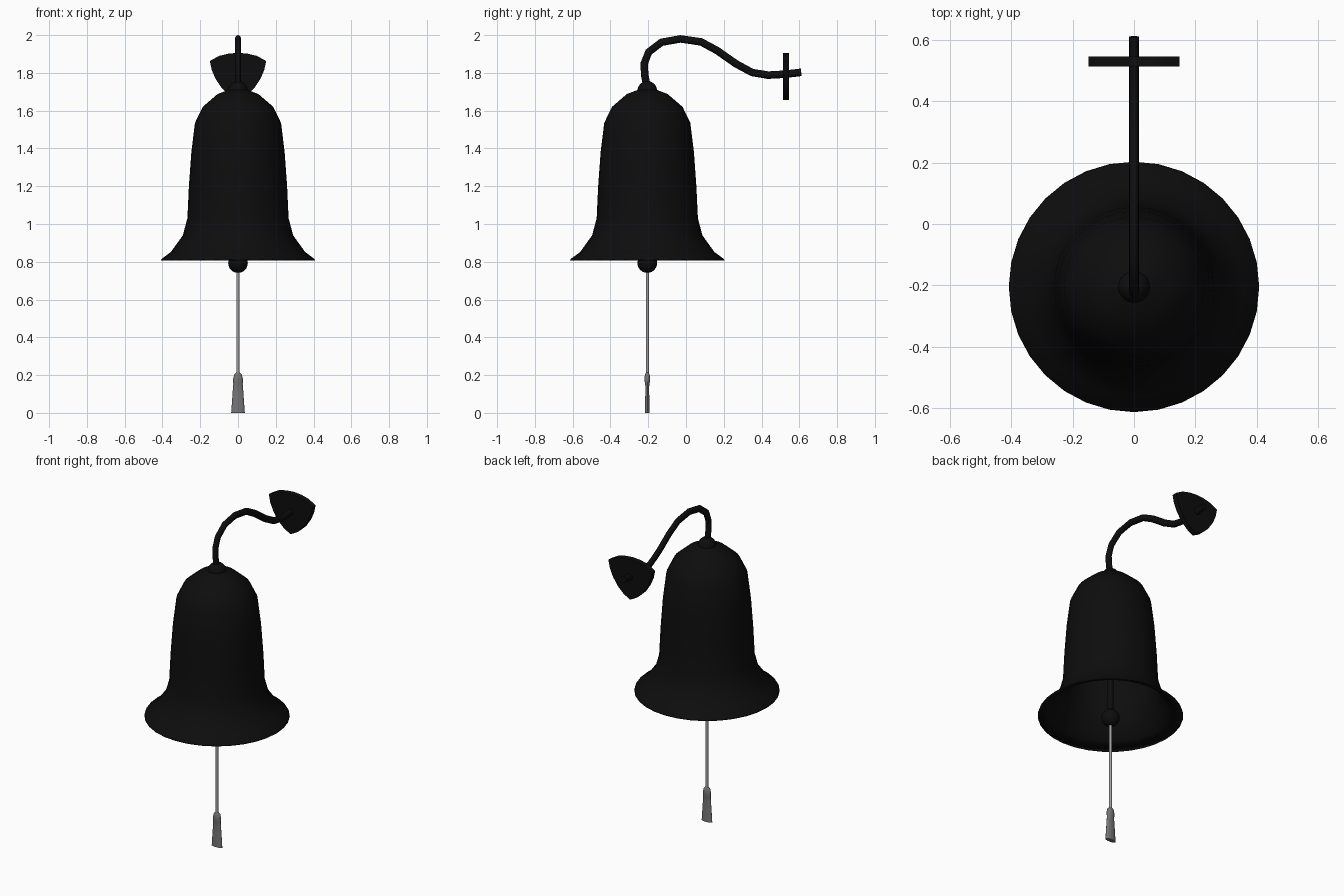
import bpy, bmesh, math
from mathutils import Vector

cube = bpy.data.objects.get("Cube")
if cube:
    bpy.data.objects.remove(cube, do_unlink=True)

BELL_Y = -0.205


def material(name, value):
    m = bpy.data.materials.new(name)
    m.use_nodes = True
    color = (value, value, value, 1)
    m.diffuse_color = color
    m.node_tree.nodes["Principled BSDF"].inputs["Base Color"].default_value = color
    return m


black = material("black iron", 0.004)
cord_grey = material("cord grey", 0.33)
tassel_grey = material("tassel grey", 0.18)


def finish(name, bm, mat, angle=40):
    bmesh.ops.recalc_face_normals(bm, faces=bm.faces)
    mesh = bpy.data.meshes.new(name)
    bm.to_mesh(mesh)
    bm.free()
    mesh.materials.append(mat)
    ob = bpy.data.objects.new(name, mesh)
    bpy.context.collection.objects.link(ob)
    bpy.ops.object.select_all(action='DESELECT')
    ob.select_set(True)
    bpy.context.view_layer.objects.active = ob
    bpy.ops.object.shade_smooth_by_angle(angle=math.radians(angle))
    return ob


def loft(name, rings, mat, caps=True, angle=40):
    """Skin a list of equally long point rings."""
    bm = bmesh.new()
    rows = [[bm.verts.new(p) for p in ring] for ring in rings]
    n = len(rows[0])
    for a, b in zip(rows, rows[1:]):
        for i in range(n):
            j = (i + 1) % n
            bm.faces.new((a[i], a[j], b[j], b[i]))
    if caps:
        bm.faces.new(rows[0])
        bm.faces.new(rows[-1])
    return finish(name, bm, mat, angle)


def ring(rx, ry, z, n):
    turn = [2 * math.pi * i / n for i in range(n)]
    return [(rx * math.cos(t), BELL_Y + ry * math.sin(t), z) for t in turn]


def ball(name, radius, z, mat):
    bm = bmesh.new()
    bmesh.ops.create_uvsphere(bm, u_segments=20, v_segments=12, radius=radius)
    bmesh.ops.translate(bm, verts=bm.verts, vec=(0, BELL_Y, z))
    return finish(name, bm, mat)


# Hollow bell: outer skin up to the crown, then the inner skin back to the rim
outer = [(0.408, 0.808), (0.405, 0.815), (0.355, 0.852), (0.292, 0.94),
         (0.268, 1.03), (0.26, 1.2), (0.247, 1.38), (0.228, 1.535),
         (0.187, 1.62), (0.108, 1.688), (0.04, 1.714)]
inner = [(max(r - 0.014, 0.02), z - 0.01) for r, z in reversed(outer[2:])]
profile = outer + inner + [outer[0]]
bell_rings = [ring(r, r, z, 32) for r, z in profile]
bell = loft("bell", bell_rings, black, caps=False, angle=50)
bm = bmesh.new()
bm.from_mesh(bell.data)
bmesh.ops.remove_doubles(bm, verts=bm.verts, dist=0.0001)
bm.to_mesh(bell.data)
bm.free()

# Crown knob, clapper and pull cord
ball("crown_knob", 0.052, 1.705, black)
ball("clapper_ball", 0.052, 0.793, black)
loft("clapper_rod", [ring(0.016, 0.016, z, 10) for z in (0.8, 1.7)], black)
loft("pull_cord", [ring(0.0085, 0.0085, z, 10) for z in (0.19, 0.76)], cord_grey)

# Flattened tassel with a knotted top and a flared hem
tassel = [(0.008, 0.007, 0.214), (0.02, 0.013, 0.202), (0.026, 0.016, 0.178),
          (0.025, 0.012, 0.152), (0.027, 0.009, 0.13), (0.031, 0.012, 0.07),
          (0.036, 0.013, 0.0)]
loft("tassel", [ring(rx, ry, z, 14) for rx, ry, z in tassel], tassel_grey)

# Bent arm swept along a path in the side plane
path = [(-0.205, 1.72), (-0.219, 1.79), (-0.221, 1.85), (-0.198, 1.91),
        (-0.13, 1.962), (-0.03, 1.98), (0.08, 1.964), (0.165, 1.918),
        (0.265, 1.848), (0.35, 1.802), (0.434, 1.788), (0.524, 1.793), (0.61, 1.803)]
points = [Vector((0, y, z)) for y, z in path]
arm = []
for i, p in enumerate(points):
    along = (points[min(i + 1, len(points) - 1)] - points[max(i - 1, 0)]).normalized()
    up = along.cross(Vector((1, 0, 0)))
    side = Vector((1, 0, 0))
    turn = [2 * math.pi * k / 12 for k in range(12)]
    arm.append([p + 0.02 * (0.8 * side * math.cos(t) + up * math.sin(t)) for t in turn])
loft("arm", arm, black)

# Shield-shaped wall plate: half outline mirrored across the middle
half = [(0.05, 1.902), (0.1, 1.89), (0.149, 1.863), (0.139, 1.815),
        (0.118, 1.767), (0.085, 1.718), (0.045, 1.68)]
outline = [(0, 1.906)] + half + [(0, 1.656)] + [(-x, z) for x, z in reversed(half)]
loft("wall_plate", [[(x, y, z) for x, z in outline] for y in (0.514, 0.546)], black)
